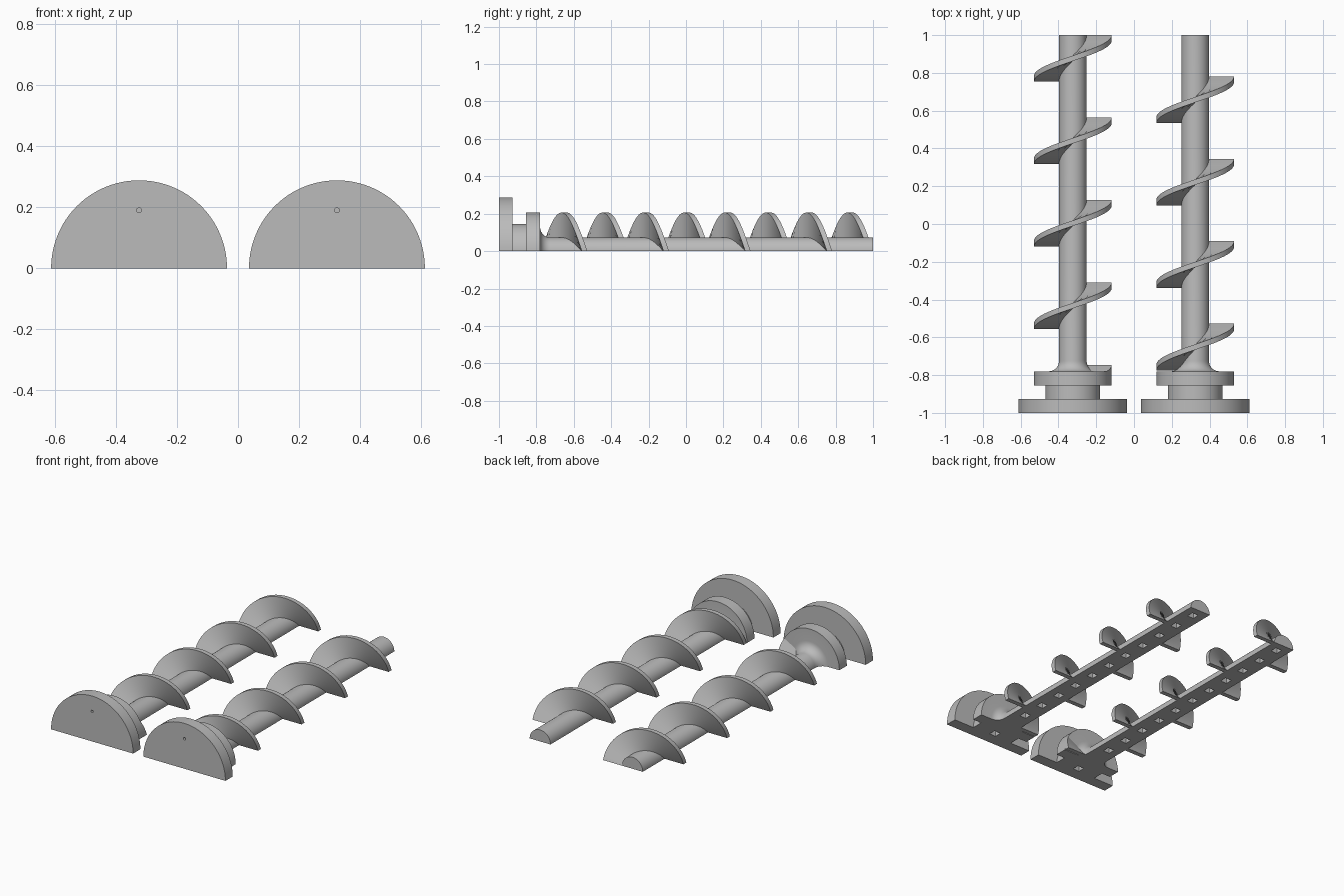
import bpy, bmesh
from math import pi, sin, cos
from mathutils import Matrix, Vector

if "Cube" in bpy.data.objects:
    bpy.data.objects.remove(bpy.data.objects["Cube"], do_unlink=True)

SHAFT_R, FLIGHT_R = 0.073, 0.206
PITCH, THICK = 0.4365, 0.029
COLLAR_END, FILLET = -0.78, 0.055
STEPS = 48

grey = bpy.data.materials.new("plain grey")
grey.use_nodes = True
colour = (0.5, 0.5, 0.5, 1)
grey.diffuse_color = colour
grey.node_tree.nodes["Principled BSDF"].inputs["Base Color"].default_value = colour


def make_object(name, bm, x=0):
    bmesh.ops.recalc_face_normals(bm, faces=bm.faces)
    mesh = bpy.data.meshes.new(name)
    bm.to_mesh(mesh)
    bm.free()
    mesh.materials.append(grey)
    ob = bpy.data.objects.new(name, mesh)
    ob.location.x = x
    bpy.context.collection.objects.link(ob)
    return ob


def activate(ob):
    bpy.ops.object.select_all(action='DESELECT')
    ob.select_set(True)
    bpy.context.view_layer.objects.active = ob


def smooth(ob):
    activate(ob)
    bpy.ops.object.shade_smooth_by_angle(angle=0.6)


def half_body(name, x):
    """Half-round flange, neck, collar, fillet and shaft, closed underneath."""
    profile = [(0, -1), (0.288, -1), (0.288, -0.927), (0.145, -0.927),
               (0.145, -0.855), (FLIGHT_R, -0.855), (FLIGHT_R, COLLAR_END)]
    for i in range(9):
        a = i / 8 * pi / 2
        profile.append((SHAFT_R + FILLET * (1 - sin(a)),
                        COLLAR_END + FILLET * (1 - cos(a))))
    profile += [(SHAFT_R, 1), (0, 1)]
    bm = bmesh.new()
    verts = [bm.verts.new((r, y, 0)) for r, y in profile]
    edges = [bm.edges.new(pair) for pair in zip(verts, verts[1:])]
    bmesh.ops.spin(bm, geom=verts + edges, cent=(0, 0, 0), axis=(0, -1, 0),
                   angle=pi, steps=STEPS)
    bmesh.ops.remove_doubles(bm, verts=bm.verts, dist=1e-5)
    rim = [e for e in bm.edges if e.is_boundary]
    bmesh.ops.holes_fill(bm, edges=rim, sides=0)
    return make_object(name, bm, x)


def cut_holes(body, x):
    """Square sockets in the flat underside and a small pin hole in the flange."""
    bm = bmesh.new()
    for y in [-0.9] + [-0.62 + 0.155 * i for i in range(11)]:
        place = Matrix.Translation((0, y, 0)) @ Matrix.Diagonal((0.045, 0.045, 0.09, 1))
        bmesh.ops.create_cube(bm, size=1, matrix=place)
    pin = Matrix.Translation((0, -1, 0.19)) @ Matrix.Rotation(pi / 2, 4, 'X')
    bmesh.ops.create_cone(bm, cap_ends=True, segments=16, radius1=0.008,
                          radius2=0.008, depth=0.1, matrix=pin)
    cutter = make_object("hole_cutter", bm, x)
    cutter.hide_render = True
    mod = body.modifiers.new("holes", 'BOOLEAN')
    mod.operation, mod.solver, mod.object = 'DIFFERENCE', 'EXACT', cutter
    activate(body)
    bpy.ops.object.modifier_apply(modifier="holes")
    bpy.data.objects.remove(cutter, do_unlink=True)


def half_flight(name, x, start):
    """Half a turn of the screw blade, trimmed at the collar and shaft end."""
    bm = bmesh.new()
    first = max(0, (COLLAR_END - THICK - start) / (PITCH / 2))
    rings = []
    for i in range(STEPS + 1):
        t = first + (1 - first) * i / STEPS
        y = start + t * PITCH / 2
        out = Vector((-cos(pi * t), 0, sin(pi * t)))
        ring = []
        for r, dy in ((SHAFT_R, 0), (FLIGHT_R, 0), (FLIGHT_R, THICK), (SHAFT_R, THICK)):
            co = out * r
            co.y = min(1, y + dy)
            ring.append(bm.verts.new(co))
        rings.append(ring)
    for a, b in zip(rings, rings[1:]):
        for k in range(4):
            j = (k + 1) % 4
            bm.faces.new((a[k], a[j], b[j], b[k]))
    bm.faces.new(rings[0])
    bm.faces.new(rings[-1])
    smooth(make_object(name, bm, x))


# The two halves carry blades offset by half a pitch
for side, x, top, count in (("right", -0.324, 0.7535, 5), ("left", 0.324, 0.5345, 4)):
    body = half_body(side + "_shaft", x)
    cut_holes(body, x)
    smooth(body)
    for n in range(count):
        half_flight(f"{side}_blade_{n + 1}", x, top - n * PITCH)
